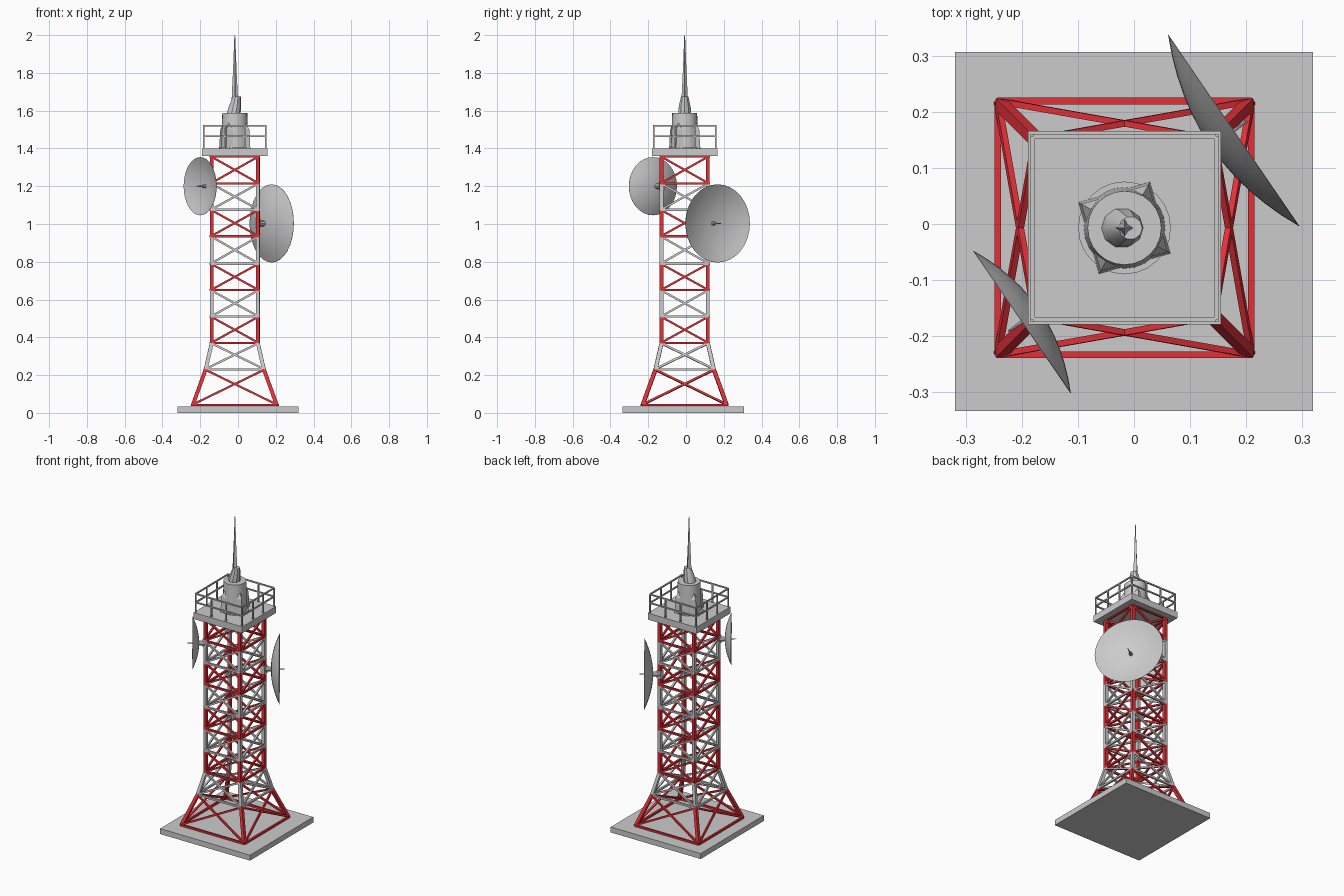
import bpy, bmesh, math
from mathutils import Vector, Matrix

if "Cube" in bpy.data.objects:
    bpy.data.objects.remove(bpy.data.objects["Cube"])

CX, CY = -0.017, -0.007          # tower axis

red = bpy.data.materials.new("red_paint")
red.diffuse_color = (0.75, 0.03, 0.04, 1)
red.use_nodes = True
red.node_tree.nodes["Principled BSDF"].inputs["Base Color"].default_value = red.diffuse_color


def finish(name, bm, mat=None, smooth=False):
    bmesh.ops.recalc_face_normals(bm, faces=bm.faces)
    me = bpy.data.meshes.new(name)
    bm.to_mesh(me)
    bm.free()
    ob = bpy.data.objects.new(name, me)
    bpy.context.collection.objects.link(ob)
    if mat:
        me.materials.append(mat)
    if smooth:
        me.shade_smooth()
        me.set_sharp_from_angle(angle=math.radians(35))
    return ob


def box(name, c, size):
    bm = bmesh.new()
    bmesh.ops.create_cube(bm, size=1, matrix=Matrix.Translation(c) @ Matrix.Diagonal((*size, 1)))
    return finish(name, bm)


def strut(bm, a, b, w, n=4, r2=None):
    """Bar from a to b; four-sided bars have width w and stay square to the axes."""
    a, b = Vector(a), Vector(b)
    z = (b - a).normalized()
    ref = Vector((0, 1, 0)) if abs(z.y) < 0.9 else Vector((1, 0, 0))
    x = ref.cross(z).normalized()
    rot = Matrix((x, z.cross(x), z)).transposed().to_4x4()
    if n == 4:
        rot = rot @ Matrix.Rotation(math.pi / 4, 4, 'Z')
    r = w / math.sqrt(2) if n == 4 else w / 2
    bmesh.ops.create_cone(bm, cap_ends=True, segments=n, radius1=r,
                          radius2=r if r2 is None else r2, depth=(b - a).length,
                          matrix=Matrix.Translation((a + b) / 2) @ rot)


def corners(h, z):
    return [Vector((CX + sx * h, CY + sy * h, z)) for sx, sy in ((-1, -1), (1, -1), (1, 1), (-1, 1))]


def loft(name, rings, smooth=False):
    """Skin a stack of equal-sized point rings and cap both ends."""
    bm = bmesh.new()
    vs = [[bm.verts.new(p) for p in ring] for ring in rings]
    n = len(vs[0])
    for lo, hi in zip(vs, vs[1:]):
        for i in range(n):
            j = (i + 1) % n
            bm.faces.new((lo[i], lo[j], hi[j], hi[i]))
    bm.faces.new(vs[0][::-1])
    bm.faces.new(vs[-1])
    return finish(name, bm, smooth=smooth)


def ring(r, z, n, rot=0.0, dx=0.0, inner=1.0):
    pts = []
    for i in range(n):
        t = rot + 2 * math.pi * i / n
        k = r * (inner if i % 2 else 1)
        pts.append((CX + dx + k * math.cos(t), CY + k * math.sin(t), z))
    return pts


# Ground slab
box("base_slab", (0, -0.0135, 0.0175), (0.64, 0.643, 0.035))

# Lattice tower: alternating red and grey bays, bracing on the outer faces
levels = [0.042, 0.23, 0.37, 0.51, 0.65, 0.79, 0.935, 1.075, 1.215, 1.358]
halves = [0.222, 0.154] + [0.122] * 8
for s in range(9):
    bm = bmesh.new()
    lo, hi = corners(halves[s], levels[s]), corners(halves[s + 1], levels[s + 1])
    flo, fhi = corners(halves[s] + 0.005, levels[s]), corners(halves[s + 1] + 0.005, levels[s + 1])
    for i in range(4):
        j = (i + 1) % 4
        strut(bm, lo[i], hi[i], 0.02)
        strut(bm, flo[i], fhi[j], 0.011)
        strut(bm, flo[j], fhi[i], 0.011)
        strut(bm, flo[i], flo[j], 0.012)
        if s == 8:
            strut(bm, fhi[i], fhi[j], 0.012)
    finish(f"tower_bay_{s + 1}", bm, red if s % 2 == 0 else None)

# Platform and guard rail
box("platform", (CX, CY, 1.38), (0.346, 0.346, 0.042))
bm = bmesh.new()
for z in (1.465, 1.52):
    c = corners(0.164, z)
    for i in range(4):
        strut(bm, c[i], c[(i + 1) % 4], 0.008)
foot = corners(0.164, 1.395)
for i in range(4):
    for t in (0, 0.34, 0.66):
        p = foot[i].lerp(foot[(i + 1) % 4], t)
        strut(bm, p, p + Vector((0, 0, 0.125)), 0.008)
finish("guard_rail", bm)

# Equipment drum on a thin disc, with sloping corner fins
loft("drum_base", [ring(0.083, 1.4, 24), ring(0.083, 1.408, 24)], smooth=True)
loft("equipment_drum", [ring(0.073, 1.4, 24), ring(0.066, 1.588, 24)], smooth=True)
loft("drum_fins", [ring(0.094, 1.4, 4, math.radians(-29)), ring(0.088, 1.5, 4, math.radians(-29)),
                   ring(0.066, 1.54, 4, math.radians(-29))])

# Leaning mast foot and star-section spire
loft("mast_foot", [ring(0.036, 1.585, 10, 0, -0.006), ring(0.034, 1.615, 10, 0, 0),
                   ring(0.021, 1.674, 10, 0, 0.011)], smooth=True)
loft("mast_spire", [ring(r, z, 8, 0, 0, 0.55) for r, z in
                    ((0.017, 1.6), (0.016, 1.68), (0.01, 1.8), (0.006, 1.9), (0.002, 2.0))])


def dish(name, rim_centre, normal, radius, depth, leg_sign):
    n = Vector(normal).normalized()
    c = Vector(rim_centre)
    apex = c - n * depth
    frame = Matrix.Translation(apex) @ n.to_track_quat('Z', 'Y').to_matrix().to_4x4()
    # Parabolic bowl, closed as a thin shell
    bm = bmesh.new()
    steps = 6
    prof = [Vector((radius * k / steps, 0, depth * (k / steps) ** 2)) for k in range(steps + 1)]
    prof += [p + Vector((0, 0, 0.006 * (1 - k / steps) + 0.001))
             for k, p in reversed(list(enumerate(prof)))]
    vs = [bm.verts.new(p) for p in prof]
    es = [bm.edges.new(e) for e in zip(vs, vs[1:])]
    bmesh.ops.spin(bm, geom=vs + es, cent=(0, 0, 0), axis=(0, 0, 1),
                   angle=2 * math.pi, steps=32, use_duplicate=False)
    bmesh.ops.remove_doubles(bm, verts=bm.verts, dist=1e-5)
    bm.transform(frame)
    finish(name, bm, smooth=True)
    # Feed horn
    bm = bmesh.new()
    strut(bm, apex, c - n * depth * 0.3, 0.026, 8, 0.005)
    strut(bm, c - n * depth * 0.4, c + n * 0.03, 0.008, 8, 0.002)
    finish(name + "_feed", bm)
    # Bracket back to the tower leg
    bm = bmesh.new()
    leg = Vector((CX + leg_sign * 0.122, CY + leg_sign * 0.122, c.z))
    strut(bm, leg, apex + n * 0.003, 0.03, 8)
    strut(bm, leg - Vector((0, 0, 0.025)), leg + Vector((0, 0, 0.025)), 0.028)
    finish(name + "_bracket", bm)


# Two dishes on opposite tower corners
dish("large_dish", (0.178, 0.167, 1.003), (0.825, 0.565, 0), 0.207, 0.05, 1)
dish("small_dish", (-0.2, -0.175, 1.2), (-0.825, -0.565, 0), 0.154, 0.038, -1)
